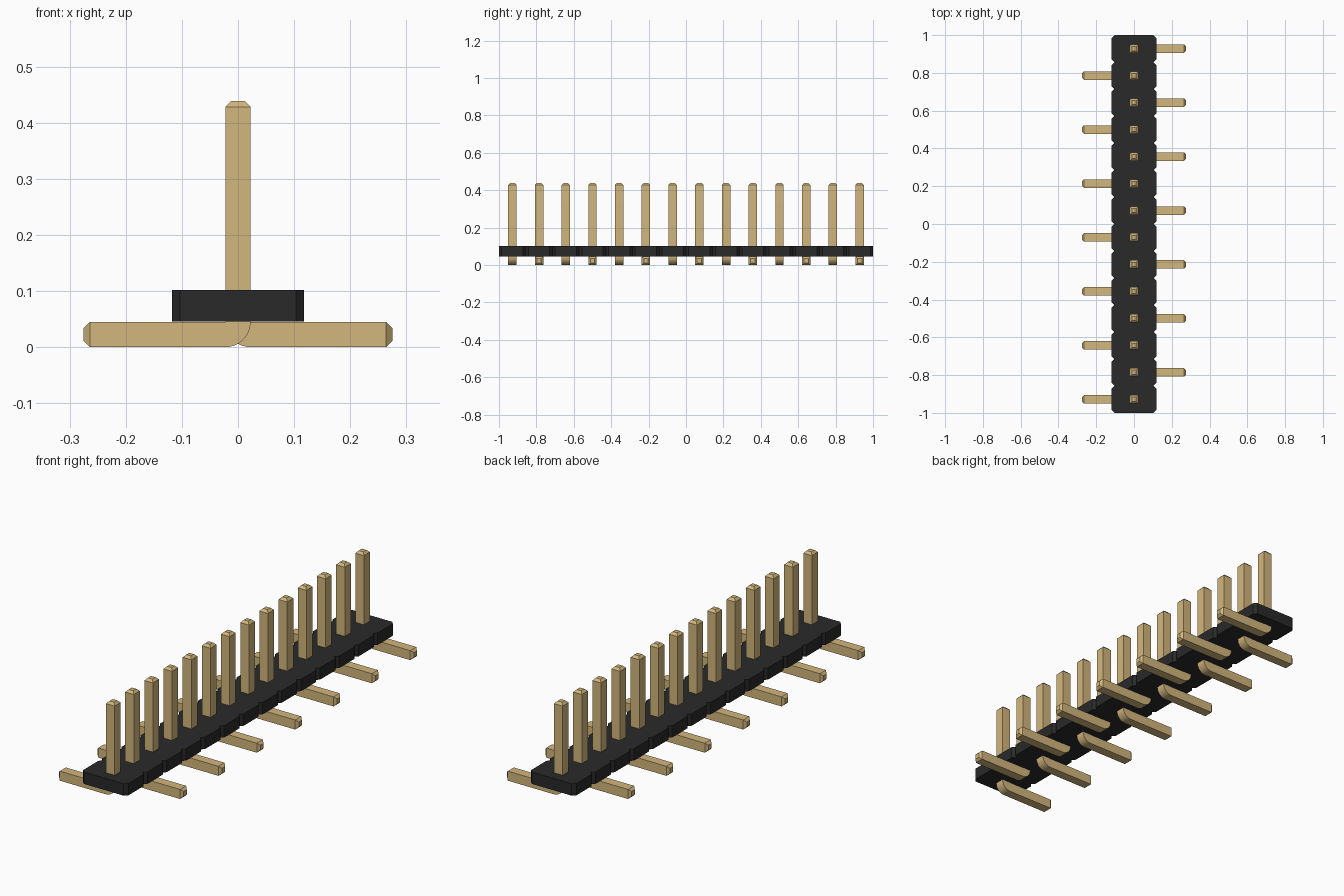
import bpy, bmesh, math

cube = bpy.data.objects.get("Cube")
if cube:
    bpy.data.objects.remove(cube, do_unlink=True)

COUNT = 14
PITCH = 2 / COUNT
HALF = 0.0225                      # half thickness of a pin
LEG_TOP = 2 * HALF
BODY_X, BODY_TOP, CHAMFER = 0.118, 0.102, 0.0143
PIN_END, LEG_END = 0.428, 0.264    # where the tip tapers begin
TAPER = 0.011


def material(name, rgb):
    mat = bpy.data.materials.new(name)
    mat.use_nodes = True
    mat.diffuse_color = (*rgb, 1)
    mat.node_tree.nodes["Principled BSDF"].inputs["Base Color"].default_value = (*rgb, 1)
    return mat


def prism(bm, points, offset):
    """Extrude a closed outline along offset."""
    face = bm.faces.new([bm.verts.new(p) for p in points])
    out = bmesh.ops.extrude_face_region(bm, geom=[face])
    verts = [g for g in out["geom"] if isinstance(g, bmesh.types.BMVert)]
    bmesh.ops.translate(bm, verts=verts, vec=offset)
    bmesh.ops.recalc_face_normals(bm, faces=bm.faces[:])


def finish(bm, name, mat):
    mesh = bpy.data.meshes.new(name)
    bm.to_mesh(mesh)
    bm.free()
    mesh.materials.append(mat)
    return mesh


def add(name, mesh, location=(0, 0, 0)):
    obj = bpy.data.objects.new(name, mesh)
    obj.location = location
    bpy.context.collection.objects.link(obj)
    return obj


def pin_mesh(name, side, mat):
    # Upright post with a rounded heel and a foot pointing to one side
    outline = [(HALF, LEG_TOP), (LEG_END, LEG_TOP), (LEG_END, 0)]
    steps = 8
    for i in range(steps + 1):
        a = -math.pi / 2 * (1 + i / steps)
        outline.append((HALF + LEG_TOP * math.cos(a), LEG_TOP + LEG_TOP * math.sin(a)))
    outline += [(-HALF, PIN_END), (HALF, PIN_END)]
    bm = bmesh.new()
    prism(bm, [(side * x, -HALF, z) for x, z in outline], (0, 2 * HALF, 0))
    # Tapered tips on the post and the foot
    tips = [f for f in bm.faces if f.normal.z > 0.9 and f.calc_center_median().z > PIN_END - 0.001
            or f.normal.x * side > 0.9 and abs(f.calc_center_median().x) > LEG_END - 0.001]
    bmesh.ops.inset_individual(bm, faces=tips, thickness=TAPER, depth=TAPER,
                               use_even_offset=True)
    return finish(bm, name, mat)


black = material("black plastic", (0.023, 0.0225, 0.0225))
gold = material("gold metal", (0.65, 0.47, 0.205))

# Housing: one bar with a notch between neighbouring segments
edge = []
for i in range(COUNT):
    y0 = -1 + i * PITCH
    edge += [(BODY_X - CHAMFER, y0), (BODY_X, y0 + CHAMFER), (BODY_X, y0 + PITCH - CHAMFER)]
edge.append((BODY_X - CHAMFER, 1))
outline = edge + [(-x, y) for x, y in reversed(edge)]
bm = bmesh.new()
prism(bm, [(x, y, LEG_TOP + 0.001) for x, y in outline], (0, 0, BODY_TOP - LEG_TOP - 0.001))
add("housing", finish(bm, "housing", black))

# Pins with feet alternating left and right
meshes = [pin_mesh("right_pin", -1, gold), pin_mesh("left_pin", 1, gold)]
bpy.ops.object.select_all(action='DESELECT')
for i in range(COUNT):
    mesh = meshes[i % 2]
    pin = add(f"{mesh.name}_{i // 2 + 1}", mesh, (0, -1 + (i + 0.5) * PITCH, 0))
    if i < 2:
        pin.select_set(True)
        bpy.context.view_layer.objects.active = pin
bpy.ops.object.shade_smooth_by_angle(angle=math.radians(30))
